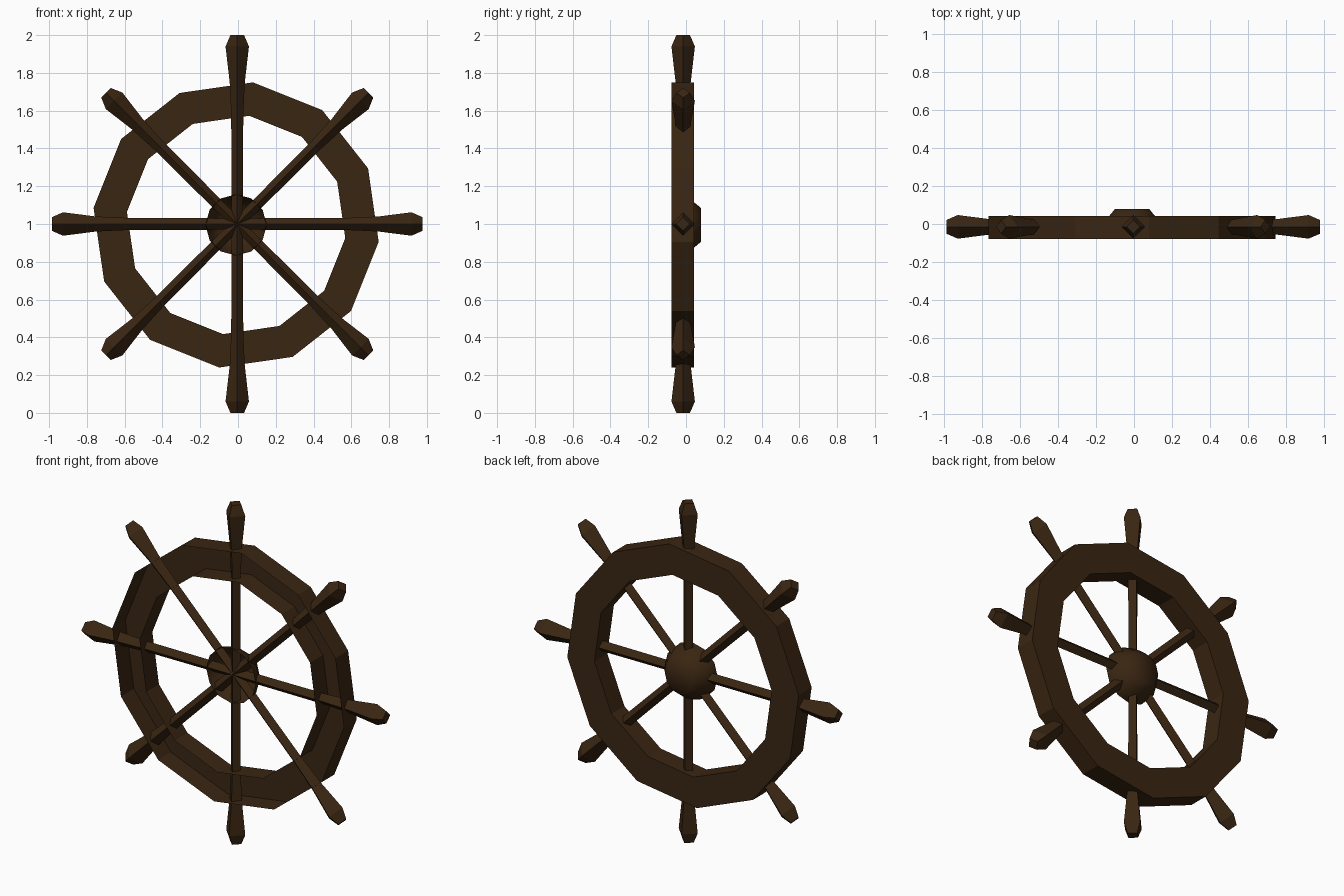
import bpy
import bmesh
from math import sin, cos, pi, radians
from mathutils import Matrix, Vector

cube = bpy.data.objects.get("Cube")
if cube:
    bpy.data.objects.remove(cube, do_unlink=True)

wood = bpy.data.materials.new("dark_brown_wood")
wood.use_nodes = True
colour = (0.042, 0.019, 0.006, 1)
wood.diffuse_color = colour
shader = wood.node_tree.nodes["Principled BSDF"]
shader.inputs["Base Color"].default_value = colour
shader.inputs["Roughness"].default_value = 0.8


def lathe(name, profile, sides, phase=0.0):
    """Revolve (radius, height) points around local z."""
    bm = bmesh.new()
    rings = []
    for radius, height in profile:
        if radius == 0:
            rings.append([bm.verts.new((0, 0, height))] * sides)
            continue
        angles = [phase + 2 * pi * i / sides for i in range(sides)]
        rings.append([bm.verts.new((radius * cos(a), radius * sin(a), height)) for a in angles])
    for low, high in zip(rings, rings[1:]):
        for i in range(sides):
            j = (i + 1) % sides
            corners = [low[i], low[j], high[j], high[i]]
            bm.faces.new(list(dict.fromkeys(corners)))
    mesh = bpy.data.meshes.new(name)
    bm.to_mesh(mesh)
    bm.free()
    mesh.materials.append(wood)
    obj = bpy.data.objects.new(name, mesh)
    bpy.context.collection.objects.link(obj)
    return obj


# Local z of the rim and hub points to the back (+y)
face_back = Matrix.Rotation(-pi / 2, 4, "X")

# Rim: twelve-sided channel, open at the front
rim = lathe("rim", [(0.76, -0.078), (0.76, 0.042), (0.582, 0.042), (0.582, -0.078)],
            12, radians(6.8))
rim.matrix_world = Matrix.Translation((-0.01, 0, 0.995)) @ face_back

# Hub: smooth bowl, hollow at the front
hub = lathe("hub", [(0.162, -0.05), (0.157, -0.01), (0.118, 0.045), (0.09, 0.079), (0, 0.08)], 12)
hub.matrix_world = Matrix.Translation((-0.01, 0, 0.995)) @ face_back
for face in hub.data.polygons:
    face.use_smooth = True

# Spokes: diamond section, flaring into handles with blunt tips
for i in range(8):
    tip = 1.0 if i % 4 == 0 else 0.982
    profile = [(0.03, 0), (0.032, 0.58), (0.04, 0.75), (0.062, tip - 0.06), (0.036, tip), (0, tip)]
    spoke = lathe(f"spoke_{i + 1}", profile, 4)
    spoke.matrix_world = (Matrix.Translation(Vector((-0.004, -0.015, 1.0)))
                          @ Matrix.Rotation(i * pi / 4, 4, "Y"))
